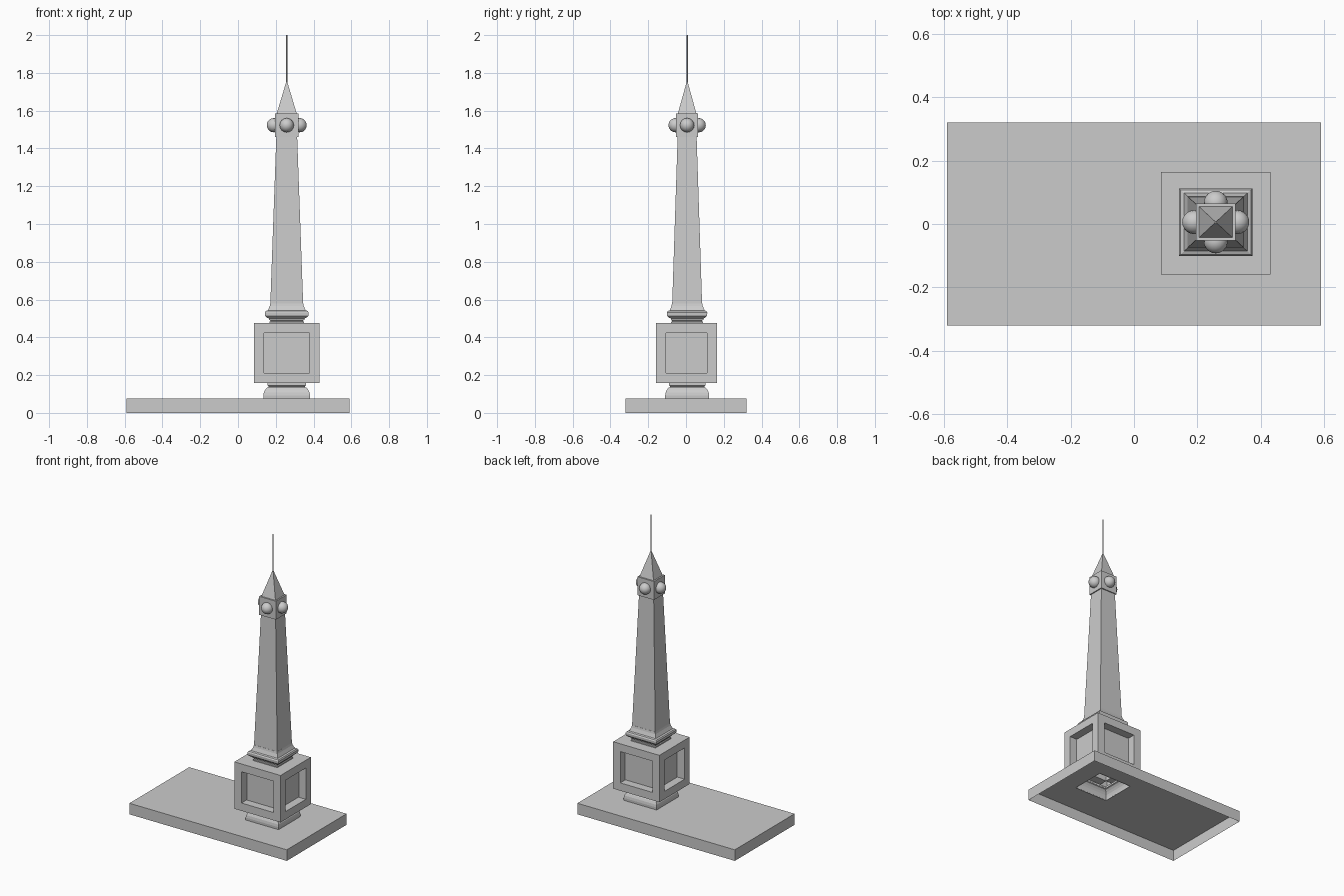
import bpy, bmesh, math
from mathutils import Matrix, Vector

if "Cube" in bpy.data.objects:
    bpy.data.objects.remove(bpy.data.objects["Cube"])

CX, CY = 0.258, 0.006   # tower axis


def finish(name, bm):
    me = bpy.data.meshes.new(name)
    bm.to_mesh(me)
    bm.free()
    ob = bpy.data.objects.new(name, me)
    bpy.context.collection.objects.link(ob)
    return ob


def loft(rings, cap=True):
    """Stack rectangles (cx, cy, half x, half y, z) into a shell, open at the start."""
    bm = bmesh.new()
    loops = [[bm.verts.new((cx + sx * hx, cy + sy * hy, z))
              for sx, sy in ((-1, -1), (1, -1), (1, 1), (-1, 1))]
             for cx, cy, hx, hy, z in rings]
    for a, b in zip(loops, loops[1:]):
        for i in range(4):
            j = (i + 1) % 4
            bm.faces.new((a[i], a[j], b[j], b[i]))
    if cap:
        bm.faces.new(loops[-1])
    return bm


def tower(profile, ratio):
    return [(CX, CY, h, h * ratio, z) for h, z in profile]


# Hollow ground slab, open below and under the pedestal foot
finish("ground_slab", loft([(0, 0, 0.59, 0.32, 0), (0, 0, 0.59, 0.32, 0.075),
                            (CX, CY, 0.123, 0.115, 0.075)], cap=False))

# Foot moulding
foot = [(0.123, 0.072), (0.124, 0.092), (0.121, 0.108), (0.114, 0.122),
        (0.105, 0.133), (0.097, 0.136), (0.097, 0.141), (0.103, 0.146), (0.103, 0.157)]
finish("foot_moulding", loft(tower(foot, 0.94), cap=False))

# Pedestal block with a sunk panel on each side
bm = loft([(CX, CY, 0.103, 0.097, 0.157), (CX, 0.002, 0.173, 0.162, 0.157),
           (CX, 0.002, 0.173, 0.162, 0.475)])
bm.normal_update()
sides = [f for f in bm.faces if abs(f.normal.z) < 0.1]
bmesh.ops.inset_individual(bm, faces=sides, thickness=0.053, use_even_offset=True)
bmesh.ops.inset_individual(bm, faces=sides, thickness=0.0, depth=-0.055)
finish("pedestal_block", bm)

# Stepped collar under the shaft
collar = [(0.092, 0.474), (0.092, 0.482), (0.086, 0.484), (0.086, 0.489),
          (0.094, 0.493), (0.094, 0.500), (0.104, 0.504), (0.115, 0.514),
          (0.116, 0.531), (0.111, 0.539), (0.100, 0.543), (0.096, 0.552),
          (0.090, 0.566), (0.087, 0.58)]
finish("collar_moulding", loft(tower(collar, 0.92)))

# Tapered shaft, head and spire
finish("shaft", loft(tower([(0.087, 0.575), (0.055, 1.465)], 0.91)))
finish("lamp_head", loft(tower([(0.055, 1.46), (0.0625, 1.46), (0.0625, 1.585)], 0.93)))
finish("spire", loft(tower([(0.053, 1.584), (0.0015, 1.757)], 0.93)))

# Thin mast
bm = bmesh.new()
bmesh.ops.create_cone(bm, cap_ends=True, segments=8, radius1=0.0035, radius2=0.0035,
                      depth=0.26, matrix=Matrix.Translation((CX, CY, 1.87)))
finish("mast", bm)

# Four globe lamps, poles facing outward
for k, name in enumerate(("right", "back", "left", "front")):
    turn = Matrix.Rotation(k * math.pi / 2, 4, 'Z')
    reach = 0.068 if k % 2 == 0 else 0.061
    place = (Matrix.Translation((CX, CY, 1.523)) @ turn @ Matrix.Translation((reach, 0, 0))
             @ Matrix.Rotation(math.pi / 2, 4, 'Y'))
    bm = bmesh.new()
    bmesh.ops.create_uvsphere(bm, u_segments=16, v_segments=10, radius=0.0378, matrix=place)
    ob = finish("lamp_" + name, bm)
    for p in ob.data.polygons:
        p.use_smooth = True
